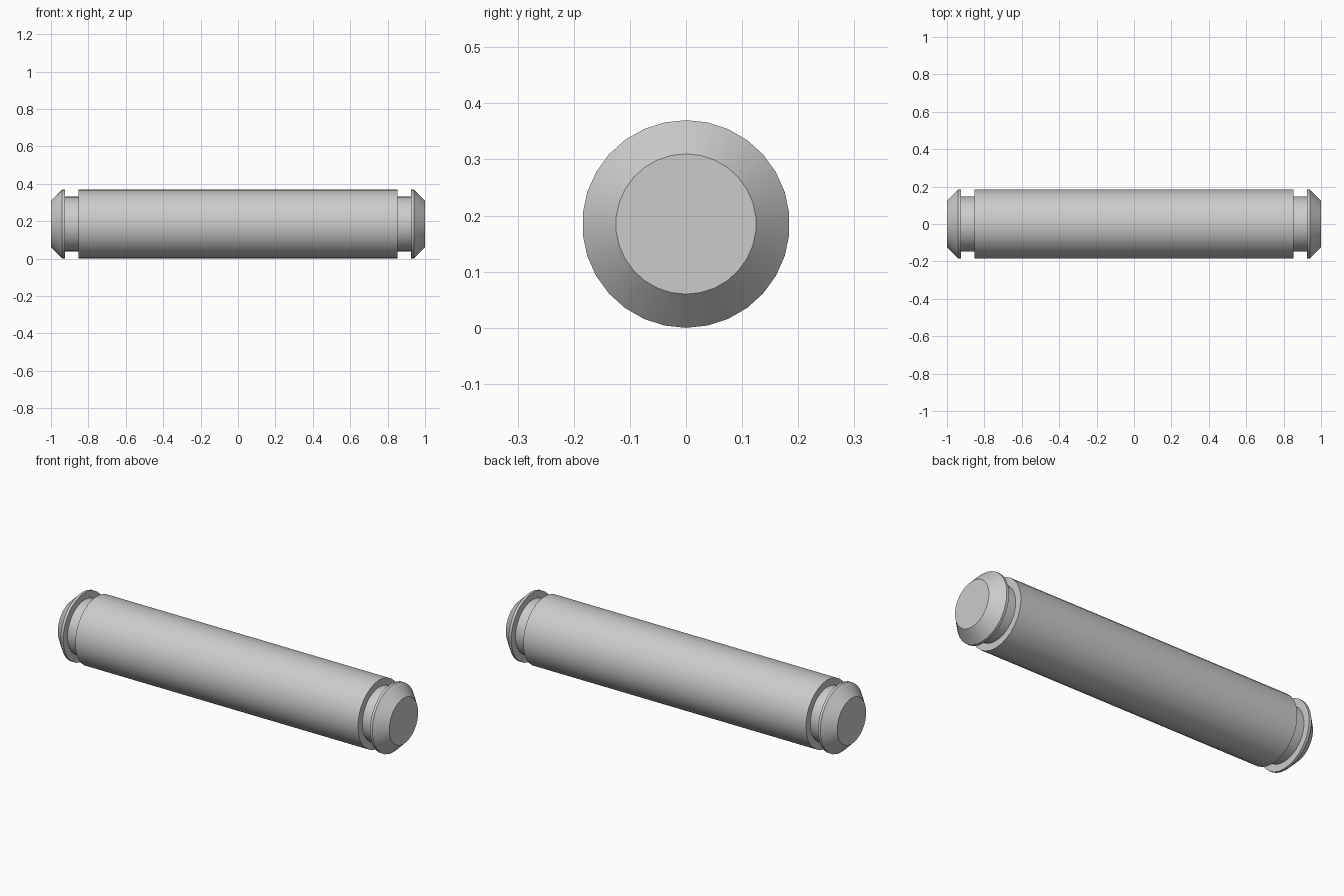
import bpy, bmesh
from math import sin, cos, tau

if "Cube" in bpy.data.objects:
    bpy.data.objects.remove(bpy.data.objects["Cube"])

SIDES = 30
RADIUS = 0.185

# Half profile (x, radius) from the body shoulder out to the chamfered end
half = [(0.853, 0.185), (0.853, 0.147), (0.926, 0.147),
        (0.926, 0.185), (0.940, 0.185), (1.0, 0.125)]
profile = [(-x, r) for x, r in reversed(half)] + half

# Turn the profile around the x axis
bm = bmesh.new()
rings = []
for x, r in profile:
    rings.append([bm.verts.new((x, r * sin(tau * i / SIDES), RADIUS + r * cos(tau * i / SIDES)))
                  for i in range(SIDES)])
for a, b in zip(rings, rings[1:]):
    for i in range(SIDES):
        j = (i + 1) % SIDES
        bm.faces.new((a[i], a[j], b[j], b[i]))

# Flat end faces
bm.faces.new(rings[0])
bm.faces.new(rings[-1])
bmesh.ops.recalc_face_normals(bm, faces=bm.faces)

mesh = bpy.data.meshes.new("grooved_pin")
bm.to_mesh(mesh)
bm.free()
pin = bpy.data.objects.new("grooved_pin", mesh)
bpy.context.collection.objects.link(pin)

# Smooth barrel, sharp shoulders and chamfers
bpy.context.view_layer.objects.active = pin
pin.select_set(True)
bpy.ops.object.shade_smooth_by_angle(angle=0.5)
